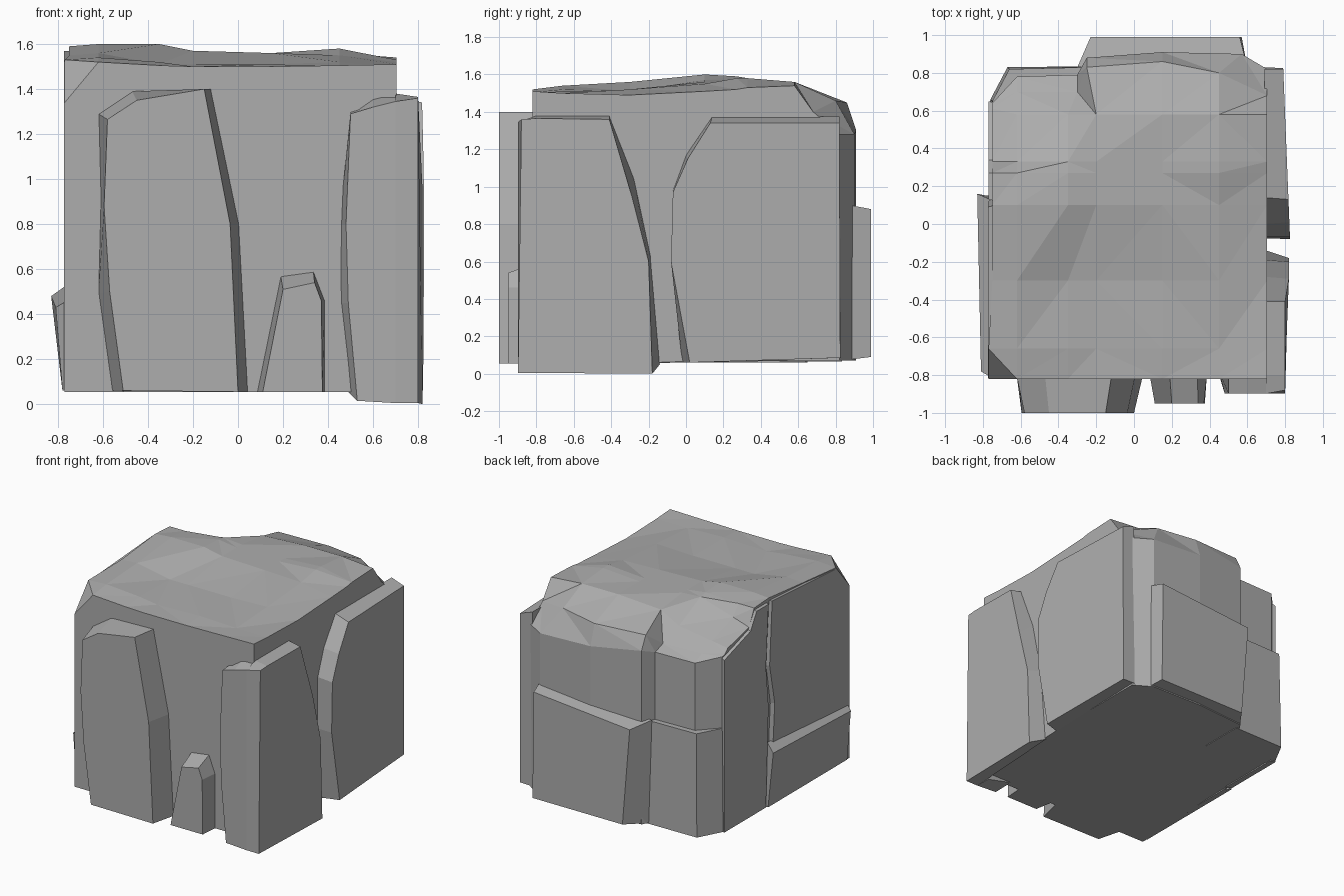
import bpy, bmesh

# Dark stone grey shared by all parts
stone = bpy.data.materials.new("stone")
stone.diffuse_color = (0.42, 0.42, 0.42, 1)


def finish(bm, name):
    bmesh.ops.recalc_face_normals(bm, faces=bm.faces)
    me = bpy.data.meshes.new(name)
    bm.to_mesh(me)
    bm.free()
    me.materials.append(stone)
    ob = bpy.data.objects.new(name, me)
    bpy.context.collection.objects.link(ob)
    return ob


def loft(name, base, face, d0, d1, place):
    """Join a buried base outline at depth d0 to a face outline at depth d1."""
    bm = bmesh.new()
    a = [bm.verts.new(place(u, v, d0)) for u, v in base]
    b = [bm.verts.new(place(u, v, d1)) for u, v in face]
    n = len(a)
    bm.faces.new(a)
    bm.faces.new(b)
    for i in range(n):
        j = (i + 1) % n
        bm.faces.new((a[i], a[j], b[j], b[i]))
    return finish(bm, name)


def on_y(u, v, d):      # front and back slabs: outline in x, z
    return (u, d, v)


def on_x(u, v, d):      # side slabs: outline in y, z
    return (d, u, v)


def on_z(u, v, d):      # upright prisms: outline in x, y
    return (u, v, d)


# Main rock: faceted top surface with walls dropped to the base
xs = [-0.75, -0.62, -0.35, -0.2, 0.15, 0.45, 0.705]
ys = [-0.82, -0.66, -0.3, 0.1, 0.27, 0.33, 0.58]
rows = [[y] * 7 for y in ys]
rows.append([0.61, 0.70, 0.70, 0.83, 0.86, 0.80, 0.68])
rows.append([0.64, 0.78, 0.79, 0.88, 0.91, 0.90, 0.82])
heights = [
    [1.34, 1.52, 1.505, 1.50, 1.50, 1.505, 1.51],
    [1.53, 1.54, 1.52, 1.50, 1.51, 1.50, 1.50],
    [1.55, 1.56, 1.51, 1.51, 1.51, 1.52, 1.49],
    [1.59, 1.60, 1.60, 1.57, 1.56, 1.55, 1.51],
    [1.58, 1.58, 1.59, 1.57, 1.56, 1.58, 1.52],
    [1.46, 1.50, 1.58, 1.57, 1.56, 1.58, 1.53],
    [1.40, 1.42, 1.46, 1.54, 1.56, 1.56, 1.54],
    [1.37, 1.37, 1.36, 1.46, 1.45, 1.46, 1.40],
    [1.36, 1.33, 1.33, 1.36, 1.30, 1.28, 1.28],
]
bm = bmesh.new()
g = [[bm.verts.new((x, y, z)) for x, y, z in zip(xs, yr, zr)]
     for yr, zr in zip(rows, heights)]
g[0][0].co.x = g[1][0].co.x = -0.77
for r in g[-2:]:                       # steep step beside the back left shelf
    r[2].co.x, r[3].co.x = -0.30, -0.25
g[-1][-2].co.x = 0.57
for r in range(len(g) - 1):
    for c in range(6):
        bm.faces.new((g[r][c], g[r][c + 1], g[r + 1][c + 1], g[r + 1][c]))
bmesh.ops.triangulate(bm, faces=bm.faces[:])
rim = g[0] + [r[-1] for r in g[1:]] + g[-1][-2::-1] + [r[0] for r in g[-2:0:-1]]
foot = [bm.verts.new((v.co.x, v.co.y, 0.055 + 0.015 * (v.co.y > 0))) for v in rim]
for i in range(len(rim)):
    j = (i + 1) % len(rim)
    bm.faces.new((rim[i], rim[j], foot[j], foot[i]))
bm.faces.new(foot)
finish(bm, "main_rock")

# Front slabs
loft("front_left_slab",
     [(-0.56, 0.06), (-0.62, 0.49), (-0.61, 0.89), (-0.62, 1.29), (-0.47, 1.39),
      (-0.12, 1.40), (0.005, 0.8), (0.045, 0.055)],
     [(-0.51, 0.06), (-0.57, 0.5), (-0.595, 0.88), (-0.58, 1.265), (-0.45, 1.35),
      (-0.15, 1.40), (-0.035, 0.8), (0.0, 0.055)], -0.81, -1.0, on_y)
loft("front_small_slab",
     [(0.085, 0.055), (0.19, 0.57), (0.335, 0.59), (0.385, 0.46), (0.385, 0.055)],
     [(0.11, 0.055), (0.2, 0.51), (0.34, 0.54), (0.37, 0.46), (0.375, 0.055)],
     -0.81, -0.95, on_y)

# Corner slab, wrapping the front and right sides
loft("corner_slab_front",
     [(0.49, 0.055), (0.445, 0.45), (0.45, 0.8), (0.5, 1.30), (0.6, 1.37),
      (0.70, 1.37), (0.70, 0.005)],
     [(0.53, 0.015), (0.49, 0.45), (0.48, 0.8), (0.5, 1.29), (0.6, 1.32),
      (0.70, 1.345), (0.70, 0.005)], -0.78, -0.898, on_y)
loft("corner_slab_side",
     [(-0.898, 0.005), (-0.898, 1.345), (-0.80, 1.38), (-0.41, 1.38), (-0.28, 1.05),
      (-0.19, 0.63), (-0.14, 0.05)],
     [(-0.898, 0.005), (-0.88, 1.36), (-0.80, 1.365), (-0.41, 1.36), (-0.29, 0.95),
      (-0.2, 0.6), (-0.18, 0.0)], 0.70, 0, lambda u, v, d:
     (d or 0.80 + 0.02 * (u > -0.5) * (v < 1.2), u, v))

# Right slab, leaning in toward the back
loft("right_slab",
     [(-0.02, 0.06), (-0.075, 0.6), (-0.07, 0.98), (0.0, 1.17), (0.14, 1.375),
      (0.82, 1.375), (0.83, 0.085)],
     [(0.02, 0.06), (-0.08, 0.6), (-0.07, 0.97), (0.01, 1.15), (0.13, 1.34),
      (0.82, 1.34), (0.825, 0.085)], 0.69, 0,
     lambda u, v, d: (d or 0.823 - 0.04 * u, u, v))

# Left side: upper panel, rear panel and lower ledge
loft("left_upper_panel",
     [(-0.815, 0.06), (-0.815, 1.34), (-0.66, 1.52), (0.1, 1.57), (0.14, 1.1),
      (0.09, 0.8), (0.13, 0.06)],
     [(-0.815, 0.06), (-0.815, 1.34), (-0.66, 1.52), (0.09, 1.57), (0.12, 1.1),
      (0.06, 0.8), (0.11, 0.06)], -0.74, -0.772, on_x)
loft("left_rear_panel",
     [(0.15, 0.06), (0.12, 0.8), (0.15, 1.1), (0.12, 1.57), (0.27, 1.57),
      (0.34, 1.45), (0.64, 1.36), (0.64, 0.06)],
     [(0.16, 0.06), (0.13, 0.8), (0.16, 1.1), (0.13, 1.56), (0.27, 1.56),
      (0.34, 1.44), (0.65, 1.34), (0.65, 0.06)], -0.73, -0.77, on_x)
loft("left_lower_ledge",
     [(-0.81, 0.06), (-0.81, 0.46), (0.13, 0.53), (0.15, 0.06)],
     [(-0.78, 0.06), (-0.78, 0.43), (0.16, 0.48), (0.15, 0.06)], 0, 1,
     lambda u, v, d: (-0.76 - d * (0.02 + 0.03 * (v > 0.2)
                                   + 0.02 * (u > 0) * (v > 0.2)), u, v))

# Back: wide lower ledge and the corner block beside it
loft("back_lower_ledge",
     [(-0.28, 0.07), (-0.30, 0.84), (0.6, 0.91), (0.60, 0.07)],
     [(-0.17, 0.09), (-0.23, 0.81), (0.56, 0.88), (0.57, 0.09)], 0.83, 0.99, on_y)
loft("back_corner_block",
     [(-0.77, 0.6), (-0.76, 0.66), (-0.67, 0.83), (-0.25, 0.835), (-0.25, 0.5)],
     [(-0.74, 0.6), (-0.75, 0.65), (-0.66, 0.82), (-0.25, 0.83), (-0.25, 0.5)],
     0.065, 0.83, on_z)
